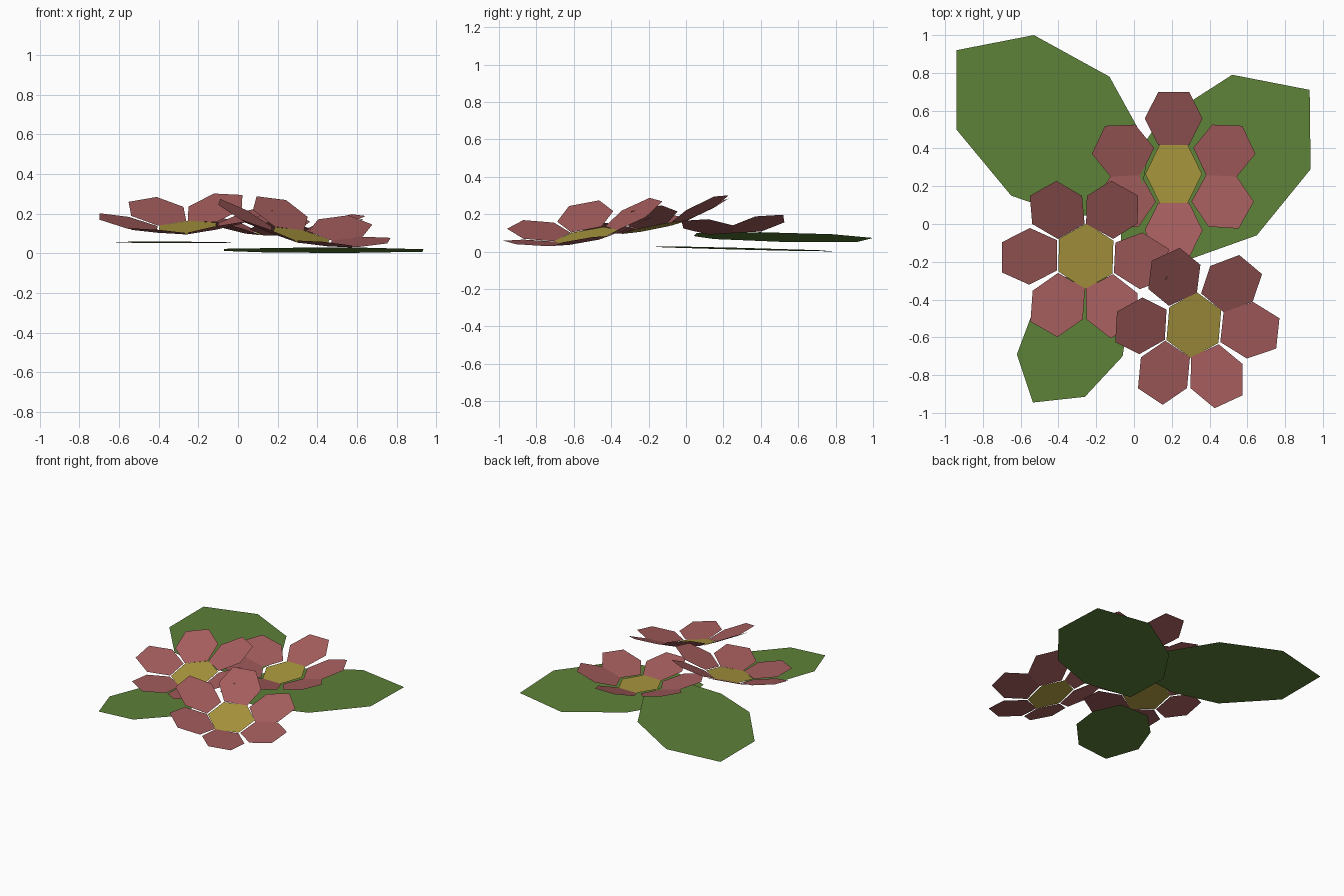
import bpy, bmesh
from math import sin, cos, radians
from mathutils import Vector

if "Cube" in bpy.data.objects:
    bpy.data.objects.remove(bpy.data.objects["Cube"])


def material(name, rgb):
    m = bpy.data.materials.new(name)
    m.diffuse_color = (*rgb, 1)
    m.use_nodes = True
    m.node_tree.nodes["Principled BSDF"].inputs["Base Color"].default_value = m.diffuse_color
    return m


RED = material("petal_red", (0.38, 0.11, 0.11))
YELLOW = material("centre_yellow", (0.42, 0.32, 0.05))
GREEN = material("leaf_green", (0.11, 0.22, 0.04))


def sheet(name, polygons, mat):
    """Flat single-sided polygons, all facing up."""
    bm = bmesh.new()
    for poly in polygons:
        f = bm.faces.new([bm.verts.new(p) for p in poly])
        f.normal_update()
        if f.normal.z < 0:
            f.normal_flip()
    me = bpy.data.meshes.new(name)
    bm.to_mesh(me)
    bm.free()
    me.materials.append(mat)
    ob = bpy.data.objects.new(name, me)
    bpy.context.collection.objects.link(ob)
    return ob


def flower(name, centre, slope, angles, disc_spin, disc_scale):
    """Six cupped hexagonal petals around a hexagonal centre, tilted by slope."""
    rot = Vector((0, 0, 1)).rotation_difference(Vector((-slope[0], -slope[1], 1)))
    c = Vector(centre)
    hinge, length, cup = 0.153, 0.298, radians(16)
    profile = [(0, -0.082), (0.5, -0.153), (1, -0.082),
               (1, 0.082), (0.5, 0.153), (0, 0.082)]
    petals = []
    for a in map(radians, angles):
        out, side = Vector((cos(a), sin(a), 0)), Vector((-sin(a), cos(a), 0))
        petals.append([
            c + rot @ (out * (hinge + t * length * cos(cup)) + side * w
                       + Vector((0, 0, t * length * sin(cup))))
            for t, w in profile])
    sheet(name + "_petals", petals, RED)
    disc = []
    for k in range(6):
        a = radians(disc_spin + 60 * k)
        disc.append(c + rot @ Vector((disc_scale[0] * cos(a), disc_scale[1] * sin(a), 0)))
    sheet(name + "_centre", [disc], YELLOW)


# Flowers
flower("back_flower", (0.21, 0.265, 0.10), (0.0, 0.06),
       (25, 90, 155, 209, 270, 331), 0, (0.15, 0.178))
flower("left_flower", (-0.255, -0.17, 0.13), (0.06, 0.20),
       (-3, 61, 120, 179, 240, 298), 28, (0.166, 0.178))
flower("front_flower", (0.317, -0.535, 0.085), (-0.22, 0.20),
       (-5, 50, 114, 178, 236, 294), 26, (0.163, 0.178))


def leaf(name, outline, centre, slope):
    """Flat octagonal leaf lying on a gently sloped plane."""
    x0, y0, z0 = centre
    sheet(name, [[(x, y, z0 + slope[0] * (x - x0) + slope[1] * (y - y0))
                  for x, y in outline]], GREEN)


# Leaves
leaf("left_leaf", [(-0.94, 0.92), (-0.94, 0.50), (-0.65, 0.15), (-0.33, 0.04),
                   (0.02, 0.06), (0.08, 0.40), (-0.13, 0.78), (-0.53, 1.0)],
     (-0.5, 0.5, 0.075), (0.05, 0.0))
leaf("right_leaf", [(0.93, 0.71), (0.52, 0.79), (0.13, 0.54), (-0.07, 0.24),
                    (-0.07, -0.12), (0.30, -0.185), (0.65, -0.06), (0.935, 0.29)],
     (0.4, 0.3, 0.015), (0.01, -0.03))
leaf("front_leaf", [(-0.535, -0.945), (-0.26, -0.915), (-0.06, -0.70), (-0.03, -0.48),
                    (-0.12, -0.28), (-0.36, -0.28), (-0.53, -0.45), (-0.62, -0.69)],
     (-0.33, -0.6, 0.055), (0.0, -0.012))
